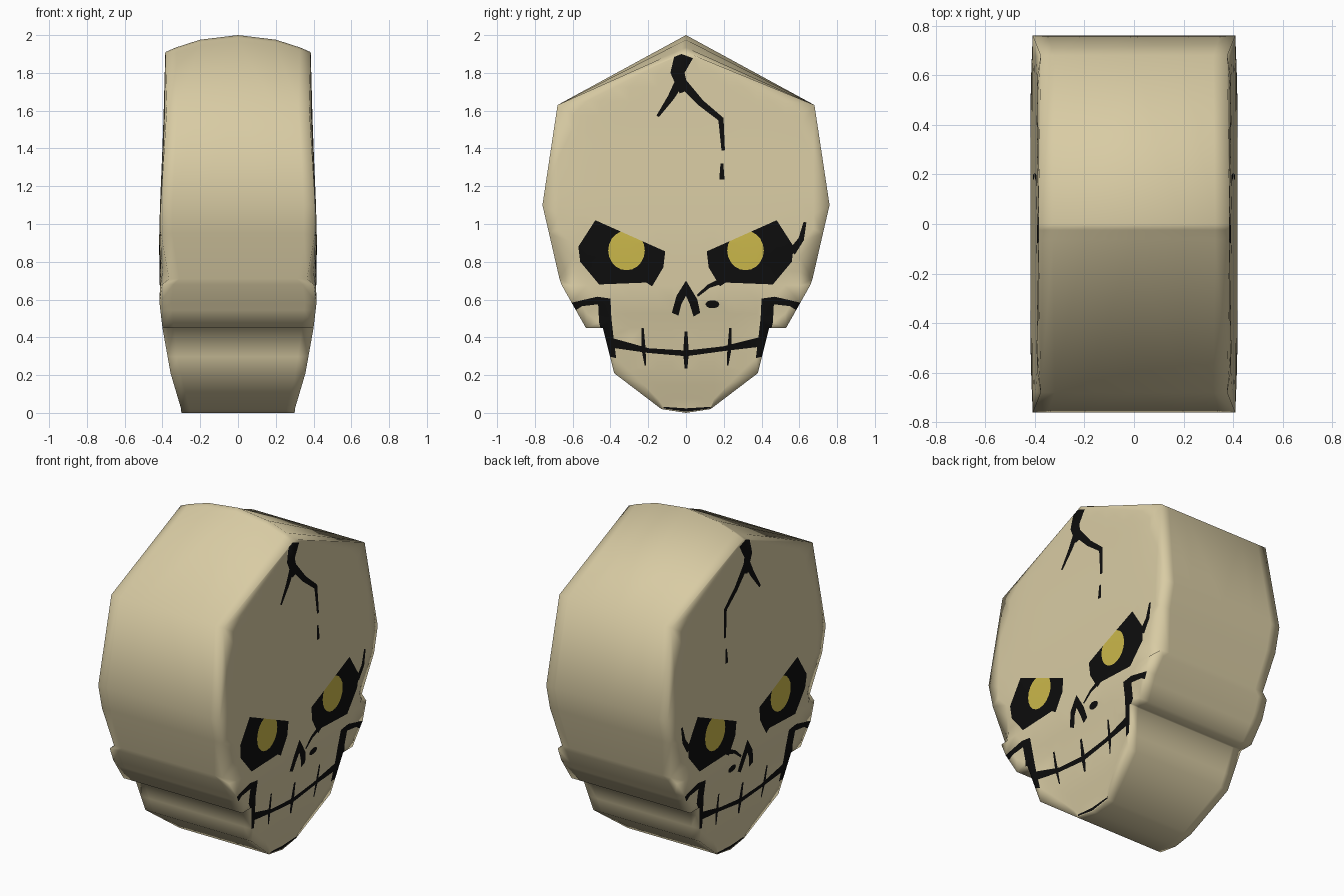
import bpy, bmesh, math
from mathutils import Vector
from mathutils.geometry import delaunay_2d_cdt

if "Cube" in bpy.data.objects:
    bpy.data.objects.remove(bpy.data.objects["Cube"])

# ---- colours
mats = []
for name, col in (("bone", (0.69, 0.60, 0.37)), ("black", (0.004, 0.004, 0.004)),
                  ("yellow", (0.60, 0.48, 0.07))):
    m = bpy.data.materials.new(name)
    m.diffuse_color = (*col, 1)
    m.use_nodes = True
    m.node_tree.nodes["Principled BSDF"].inputs["Base Color"].default_value = m.diffuse_color
    mats.append(m)

# ---- skull half outline (y, z), widths and rim setback by height
HALF = [(0, 0), (.13, .02), (.38, .21), (.44, .45), (.53, .45), (.66, .68), (.67, .71),
        (.725, .95), (.76, 1.1), (.68, 1.63), (0, 1.91)]
CENTRE = [(0, .30), (.02, .30), (.21, .35), (.45, .385), (.6, .413), (.9, .418),
          (1.1, .413), (1.5, .396), (1.91, .385)]
SETBACK = [(0, 0), (.45, -.015), (.67, 0), (.71, .05), (.95, .008), (1.1, .004),
           (1.63, .016), (1.91, 0)]


def interp(table, t):
    for (a, u), (b, v) in zip(table, table[1:]):
        if t <= b:
            return u if b == a else u + (v - u) * max(0, t - a) / (b - a)
    return table[-1][1]


def half_width(z):
    return max(.05, interp([(b, a) for a, b in HALF], z))


def face_x(y, z):
    r = min(1, abs(y) / half_width(z))
    return interp(CENTRE, z) - interp(SETBACK, z) * r ** 8


def inside(p, poly):
    hit = False
    for (ay, az), (by, bz) in zip(poly, poly[1:] + poly[:1]):
        if (az > p[1]) != (bz > p[1]) and p[0] < ay + (p[1] - az) * (by - ay) / (bz - az):
            hit = not hit
    return hit


def stroke(*pts):
    """Ribbon polygon along (y, z, width) points."""
    left, right = [], []
    for i, (y, z, w) in enumerate(pts):
        a, b = pts[max(0, i - 1)], pts[min(len(pts) - 1, i + 1)]
        d = Vector((b[0] - a[0], b[1] - a[1])).normalized() * w / 2
        left.append((y - d.y, z + d.x))
        right.append((y + d.y, z - d.x))
    return left + right[::-1]


def ellipse(cy, cz, ry, rz, n=20):
    return [(cy + ry * math.cos(math.tau * i / n), cz + rz * math.sin(math.tau * i / n))
            for i in range(n)]


def flip(poly):
    return [(-y, z) for y, z in poly]


outline = HALF + [(-y, z) for y, z in HALF[-2:0:-1]]

# ---- painted shapes on the face
eye = [(-.57, .88), (-.48, 1.02), (-.11, .855), (-.12, .77), (-.18, .67), (-.21, .69),
       (-.46, .68), (-.56, .80)]
pupil = ellipse(-.315, .86, .097, .105)
cheek = [(-.62, .58), (-.47, .615), (-.40, .605), (-.395, .50), (-.385, .41), (-.37, .29),
         (-.41, .30), (-.44, .40), (-.46, .48), (-.465, .575), (-.55, .565), (-.59, .54)]
nose = [(0, .70), (.06, .60), (.075, .53), (.04, .51), (.02, .575), (0, .62),
        (-.025, .575), (-.04, .515), (-.075, .53), (-.05, .62)]
black = [
    eye, flip(eye), cheek, flip(cheek), nose,
    ellipse(.14, .575, .037, .022, 10),
    stroke((.63, 1.01, .015), (.61, .92, .03), (.56, .85, .04)),            # eye streaks
    stroke((.06, .62, .012), (.12, .67, .02), (.19, .70, .03)),
    stroke((-.39, .37, .05), (-.2, .33, .025), (0, .315, .03), (.2, .34, .025), (.39, .375, .05)),
    stroke((0, .43, .015), (0, .32, .03), (0, .235, .015)),                 # teeth gaps
    stroke((-.23, .45, .012), (-.225, .34, .022), (-.215, .25, .008)),
    stroke((.235, .45, .012), (.23, .34, .022), (.22, .25, .008)),
    stroke((-.01, 1.895, .10), (-.045, 1.80, .075), (-.01, 1.70, .05)),     # forehead crack
    stroke((-.03, 1.76, .05), (-.08, 1.67, .035), (-.15, 1.57, .015)),
    stroke((-.03, 1.76, .05), (.08, 1.64, .035), (.185, 1.555, .03), (.197, 1.39, .018)),
    stroke((.19, 1.32, .015), (.19, 1.235, .028)),
    stroke((-.12, .028, .008), (0, .015, .018), (.13, .028, .008)),         # chin line
]
yellow = [pupil, flip(pupil)]

# ---- cut the shapes into the face sheet
pts, edges = [], []
for poly in [outline] + black + yellow:
    n, k = len(pts), len(poly)
    pts += [Vector(p) for p in poly]
    edges += [(n + i, n + (i + 1) % k) for i in range(k)]
for i in range(-10, 11):
    for j in range(1, 26):
        p = (i * .075, j * .075)
        if inside(p, outline) and abs(p[0]) < .94 * half_width(p[1]):
            pts.append(Vector(p))
cv, _, cf, *_ = delaunay_2d_cdt(pts, edges, [], 0, 1e-5)

bm = bmesh.new()
verts = [bm.verts.new((face_x(p.x, p.y), p.x, p.y)) for p in cv]
for tri in cf:
    c = sum((cv[i] for i in tri), Vector((0, 0))) / len(tri)
    if not inside(c, outline):
        continue
    f = bm.faces.new([verts[i] for i in tri])
    if any(inside(c, p) for p in black):
        f.material_index = 1
        if any(inside(c, p) for p in yellow):
            f.material_index = 2
bmesh.ops.delete(bm, geom=[v for v in bm.verts if not v.link_faces], context='VERTS')


# ---- side wall: extrude the rim to the middle, raising the crown ridge
def crown(k):
    return 1 + .09 * (1 - k * k) / .28


rim = [e for e in bm.edges if e.is_boundary]
prev = 1
for k in (.85, .52, 0):
    geom = bmesh.ops.extrude_edge_only(bm, edges=rim)["geom"]
    rim = [g for g in geom if isinstance(g, bmesh.types.BMEdge)]
    for g in geom:
        if isinstance(g, bmesh.types.BMVert):
            g.co.x *= k / prev
            if g.co.z > 1.63:
                g.co.z = 1.63 + (g.co.z - 1.63) * crown(k) / crown(prev)
        elif isinstance(g, bmesh.types.BMFace):
            g.material_index = 0
    rim = [e for e in rim if e.is_boundary]
    prev = k

# ---- mirror to the other side
bmesh.ops.mirror(bm, geom=bm.verts[:] + bm.edges[:] + bm.faces[:], merge_dist=1e-4, axis='X')
bmesh.ops.remove_doubles(bm, verts=bm.verts[:], dist=1e-5)
bmesh.ops.recalc_face_normals(bm, faces=bm.faces[:])
for f in bm.faces:
    f.smooth = True
mesh = bpy.data.meshes.new("skull")
bm.to_mesh(mesh)
bm.free()
for m in mats:
    mesh.materials.append(m)
bpy.context.collection.objects.link(bpy.data.objects.new("skull", mesh))
